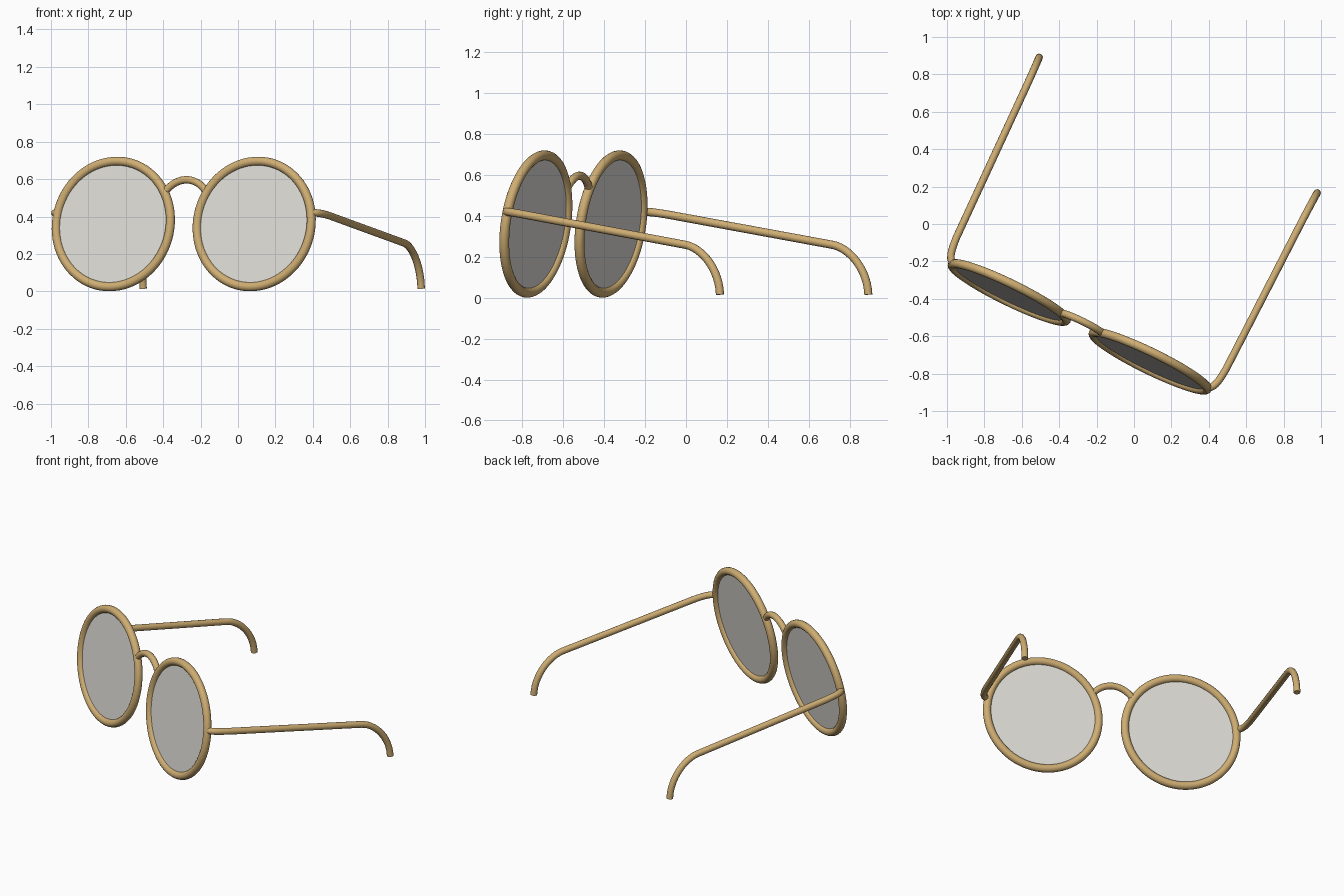
import bpy
from math import radians, tan
from mathutils import Matrix, Vector
from mathutils.geometry import interpolate_bezier

if "Cube" in bpy.data.objects:
    bpy.data.objects.remove(bpy.data.objects["Cube"])

# Whole pair is turned 26 degrees; local x runs across the lenses, y along the temples
PLACE = Matrix.Translation((-0.29, -0.55, 0)) @ Matrix.Rotation(radians(-26), 4, 'Z')
TILT = radians(8)
LENS_X, LENS_Z, RING, TUBE = 0.419, 0.36, 0.339, 0.024


def material(name, color):
    m = bpy.data.materials.new(name)
    m.diffuse_color = color
    m.use_nodes = True
    m.node_tree.nodes["Principled BSDF"].inputs["Base Color"].default_value = m.diffuse_color
    return m


gold = material("tan_frame", (0.62, 0.42, 0.17, 1))
glass = material("pale_lens", (0.72, 0.71, 0.67, 1))


def finish(obj, name, mat, matrix):
    obj.name = name
    obj.matrix_world = matrix
    obj.data.materials.append(mat)
    bpy.ops.object.shade_smooth_by_angle(angle=radians(40))


def bezier(*p, n=14):
    return interpolate_bezier(*[Vector(q) for q in p], n)


def tube(name, pts, r):
    cu = bpy.data.curves.new(name, 'CURVE')
    cu.dimensions = '3D'
    cu.bevel_depth, cu.bevel_resolution, cu.use_fill_caps = r, 4, True
    sp = cu.splines.new('POLY')
    sp.points.add(len(pts) - 1)
    for sp_pt, p in zip(sp.points, pts):
        sp_pt.co = (*p, 1)
    obj = bpy.data.objects.new(name, cu)
    bpy.context.collection.objects.link(obj)
    bpy.ops.object.select_all(action='DESELECT')
    obj.select_set(True)
    bpy.context.view_layer.objects.active = obj
    bpy.ops.object.convert(target='MESH')
    finish(bpy.context.object, name, gold, PLACE)


for side, s in (("left", -1), ("right", 1)):
    # Round rim and its lens, leaning back
    m = (PLACE @ Matrix.Translation((s * LENS_X, 0, LENS_Z))
         @ Matrix.Rotation(radians(90) - TILT, 4, 'X'))
    bpy.ops.mesh.primitive_torus_add(major_radius=RING, minor_radius=TUBE,
                                     major_segments=80, minor_segments=16)
    finish(bpy.context.object, side + "_rim", gold, m)
    bpy.ops.mesh.primitive_cylinder_add(vertices=80, radius=RING - 0.005, depth=0.01)
    finish(bpy.context.object, side + "_lens", glass, m)

    # Temple: hinge bend, straight arm, ear hook
    path = bezier((0.757, 0.008, 0.42), (0.79, 0.02, 0.42),
                  (0.797, 0.07, 0.415), (0.802, 0.14, 0.403), n=8)
    path += bezier((0.820, 1.01, 0.258), (0.822, 1.10, 0.242),
                   (0.826, 1.195, 0.14), (0.827, 1.20, 0.015))
    tube(side + "_temple", [(s * p.x, p.y, p.z) for p in path], 0.02)

# Arched nose bridge lying in the tilted rim plane
arch = bezier((-0.128, 0, 0.525), (-0.06, 0, 0.62), (0.06, 0, 0.62), (0.128, 0, 0.525), n=24)
tube("bridge", [(p.x, (p.z - LENS_Z) * tan(TILT), p.z) for p in arch], 0.02)
